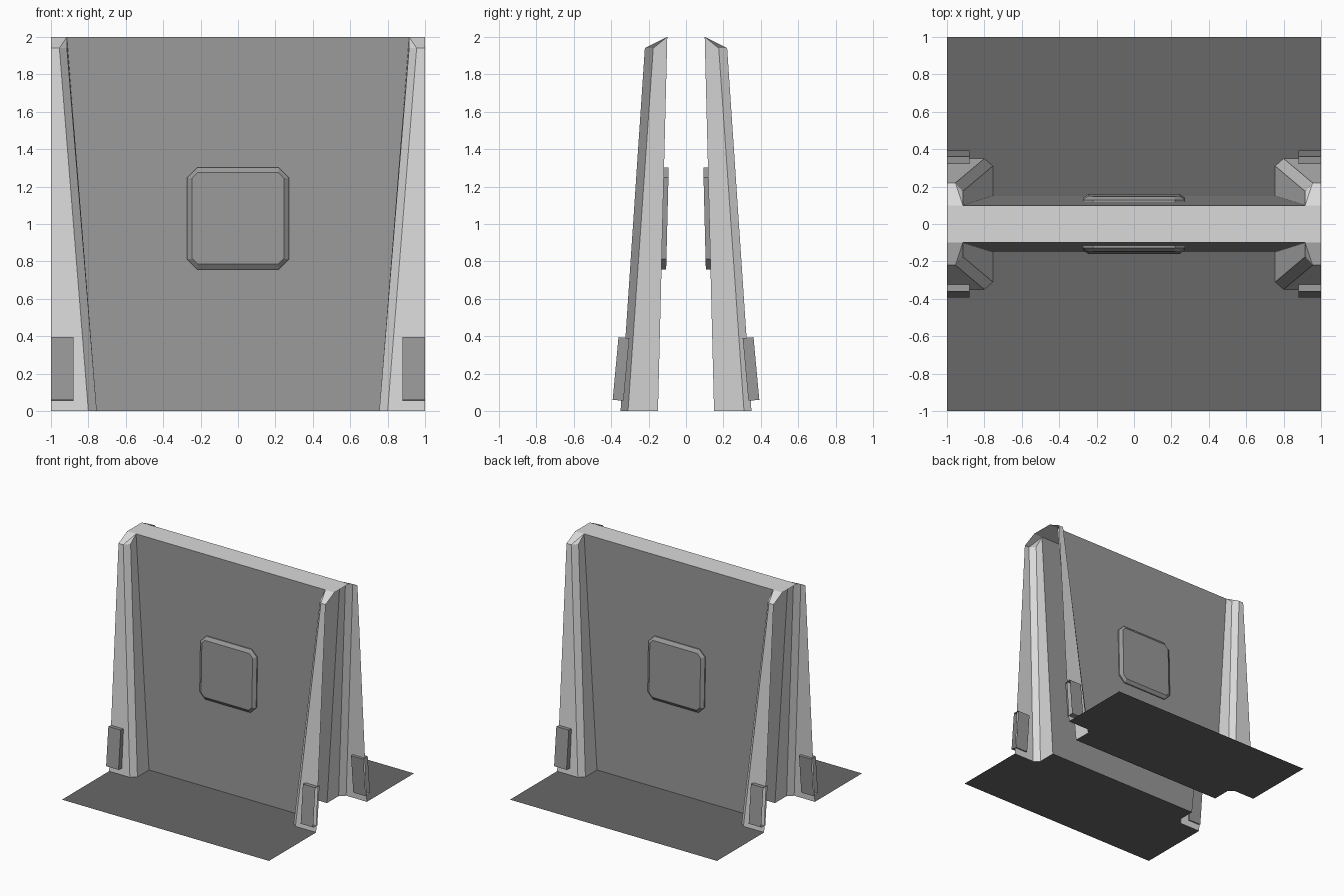
import bpy, bmesh
from mathutils import Vector

if "Cube" in bpy.data.objects:
    bpy.data.objects.remove(bpy.data.objects["Cube"])


def material(name, v):
    m = bpy.data.materials.new(name)
    m.diffuse_color = (v, v, v, 1)
    m.use_nodes = True
    m.node_tree.nodes["Principled BSDF"].inputs["Base Color"].default_value = m.diffuse_color
    return m


PALE = material("pale grey", 0.70)
MID = material("mid grey", 0.32)
DARK = material("dark grey", 0.14)


def part(name, faces, inside, mat, sx=1, sy=1):
    """Flat faces from point loops, mirrored by sx, sy and turned away from 'inside'."""
    bm = bmesh.new()
    s = Vector((sx, sy, 1))
    ref = Vector(inside) * s
    for pts in faces:
        bm.faces.new([bm.verts.new(Vector(p) * s) for p in pts])
    bmesh.ops.remove_doubles(bm, verts=bm.verts, dist=1e-5)
    bm.normal_update()
    for f in bm.faces:
        if f.normal.dot(f.calc_center_median() - ref) < 0:
            f.normal_flip()
    me = bpy.data.meshes.new(name)
    bm.to_mesh(me)
    bm.free()
    me.materials.append(mat)
    ob = bpy.data.objects.new(name, me)
    bpy.context.collection.objects.link(ob)
    return ob


def strips(a, b, closed=False):
    """Quads joining two matching loops of points."""
    n = len(a)
    return [(a[i], a[(i + 1) % n], b[(i + 1) % n], b[i])
            for i in range(n if closed else n - 1)]


def wall_y(z):
    return 0.15 - 0.025 * z


# pillar outline at the ground and at the top, from open end to wall
base = [(1, .35, 0), (.80, .35, 0), (.755, .31, 0), (.755, .15, 0)]
head = [(1, .22, 1.94), (.955, .22, 1.94), (.915, .175, 1.94), (.915, .10, 2)]
pillar = strips(base, head) + [
    (head[0], head[1], head[3], (1, .10, 2)),
    (head[1], head[2], head[3])]

# foot plate, a tilted box running into the open end
profile = [(.392, .06), (.361, .395), (.303, .39), (.334, .055)]
inner = [(.88, y, z) for y, z in profile]
outer = [(1, y, z) for y, z in profile]
plate = strips(inner, outer, True) + [inner]


# central panel: chamfered square loops following the wall slope
def octagon(half, cut, out):
    k = half - cut
    xz = [(-k, -half), (k, -half), (half, -k), (half, k),
          (k, half), (-k, half), (-half, k), (-half, -k)]
    return [(x, wall_y(z + 1.03) + out, z + 1.03) for x, z in xz]


back, rim, front = (octagon(.273, .055, -.025), octagon(.273, .055, .01),
                    octagon(.245, .03, .03))
panel = strips(back, rim, True) + strips(rim, front, True) + [front]

# everything repeats on the front and the back
for sy, side in ((-1, "front"), (1, "back")):
    part(side + "_wall", [[(-.755, .15, 0), (.755, .15, 0), (.915, .10, 2), (-.915, .10, 2)]],
         (0, 0, 1), MID, 1, sy)
    part(side + "_panel", panel, (0, .11, 1.03), MID, 1, sy)
    # floor cut around the pillars
    part(side + "_floor",
         [base + [(-x, y, z) for x, y, z in reversed(base)] + [(-1, 1, 0), (1, 1, 0)]],
         (0, .5, -5), DARK, 1, sy)
    for sx, end in ((-1, "left"), (1, "right")):
        part(f"{side}_{end}_pillar", pillar, (1, 0, 1), PALE, sx, sy)
        part(f"{side}_{end}_foot_plate", plate, (1, .345, .22), MID, sx, sy)

# wall top
part("wall_top", [[(-1, -.10, 2), (1, -.10, 2), (1, .10, 2), (-1, .10, 2)]], (0, 0, 0), PALE)
